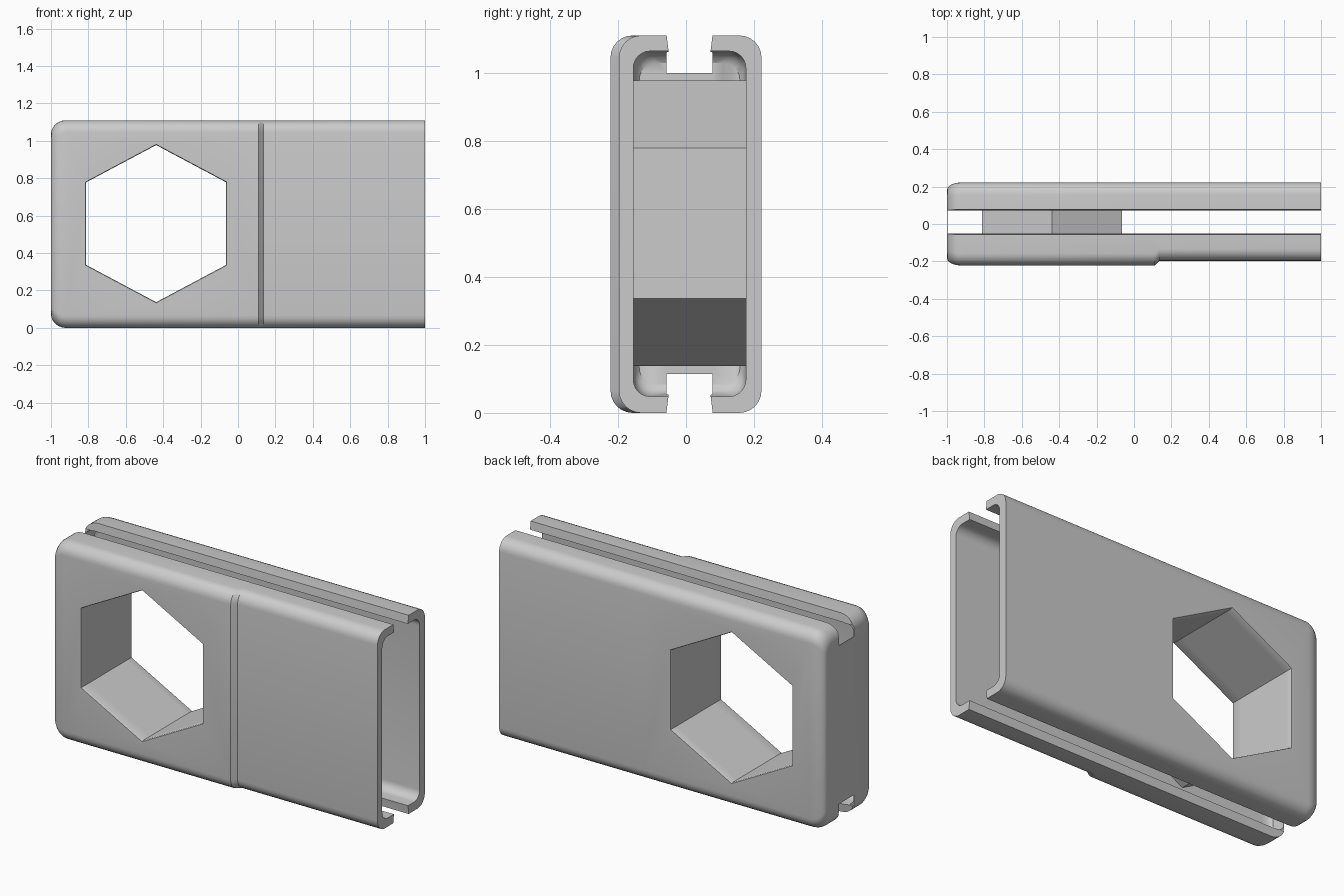
import bpy, bmesh
from math import sin, cos, pi, radians

if "Cube" in bpy.data.objects:
    bpy.data.objects.remove(bpy.data.objects["Cube"])


def loft(name, rings, caps=True):
    """Skin a list of equal-length point rings into a mesh object."""
    bm = bmesh.new()
    vr = [[bm.verts.new(p) for p in ring] for ring in rings]
    n = len(vr[0])
    for a, b in zip(vr, vr[1:]):
        for i in range(n):
            j = (i + 1) % n
            bm.faces.new((a[i], a[j], b[j], b[i]))
    if caps:
        bm.faces.new(vr[0])
        bm.faces.new(vr[-1])
    bmesh.ops.recalc_face_normals(bm, faces=bm.faces)
    me = bpy.data.meshes.new(name)
    bm.to_mesh(me)
    bm.free()
    ob = bpy.data.objects.new(name, me)
    bpy.context.collection.objects.link(ob)
    return ob


def section(x, y0, y1, z0, z1, r, seg=6):
    """Rounded rectangle across the body at position x."""
    pts = []
    corners = ((y1 - r, z1 - r), (y0 + r, z1 - r), (y0 + r, z0 + r), (y1 - r, z0 + r))
    for k, (cy, cz) in enumerate(corners):
        for i in range(seg + 1):
            a = (k + i / seg) * pi / 2
            pts.append((x, cy + r * cos(a), cz + r * sin(a)))
    return pts


def hexagon(y, grow=0.0):
    """Hexagon of the through hole at depth y."""
    s = 1 + grow
    pts = ((0, .42), (.374, .221), (.374, -.221), (0, -.42), (-.374, -.221), (-.374, .221))
    return [(-.4375 + px * s, y, .5575 + pz * s) for px, pz in pts]


def select(ob):
    bpy.ops.object.select_all(action='DESELECT')
    ob.select_set(True)
    bpy.context.view_layer.objects.active = ob


def cut(ob, cutter):
    cutter.hide_render = True
    m = ob.modifiers.new("cut", 'BOOLEAN')
    m.operation, m.solver, m.object = 'DIFFERENCE', 'EXACT', cutter
    select(ob)
    bpy.ops.object.modifier_apply(modifier=m.name)
    bpy.data.objects.remove(cutter, do_unlink=True)


W, H = .222, 1.11

# Outer body: rounded left end, raised front pad stepping back at the right
rings = []
for i in range(7):
    a = i / 6 * pi / 2
    dy, dz = .04 * (1 - sin(a)), .075 * (1 - sin(a))
    rings.append(section(-.92 - .08 * cos(a), -W + dy, W - dy, dz, H - dz, .065))
for x, front in ((.11, -W), (.135, -.197), (1, -.197)):
    rings.append(section(x, front, W, 0, H, .065))
body = loft("channel_body", rings)

# Hollow interior, open on the right, thin wall on the left
cavity = [section(1.1, -.155, .176, .048, 1.064, .05)]
for x, d in ((-.94, 0), (-.97, .007), (-.987, .018), (-.997, .035)):
    cavity.append(section(x, -.155 + d / 2, .176 - d / 2, .048 + d, 1.064 - d, .05))
cut(body, loft("cavity_cutter", cavity))

# Top and bottom slots with slightly slanted lips
half = ((-.059, 1.2), (-.057, H), (-.051, 1.062), (-.057, 1.06), (-.057, 1.0),
        (.078, 1.0), (.078, 1.06), (.072, 1.062), (.078, H), (.08, 1.2))
for flip in (False, True):
    prof = [(y, 1.115 - z if flip else z) for y, z in half]
    cut(body, loft("slot_cutter", [[(x, y, z) for y, z in prof] for x in (-1.1, 1.1)]))

# Hexagonal hole with a fine chamfered rim on both sides
cut(body, loft("hex_cutter", [hexagon(-.25, .034), hexagon(-.212), hexagon(.212), hexagon(.25, .034)]))

# Thin hexagonal sleeve joining the two side walls
sleeve = loft("hex_sleeve", [hexagon(-.156), hexagon(.177)], caps=False)

select(body)
bpy.ops.object.shade_smooth_by_angle(angle=radians(30))
